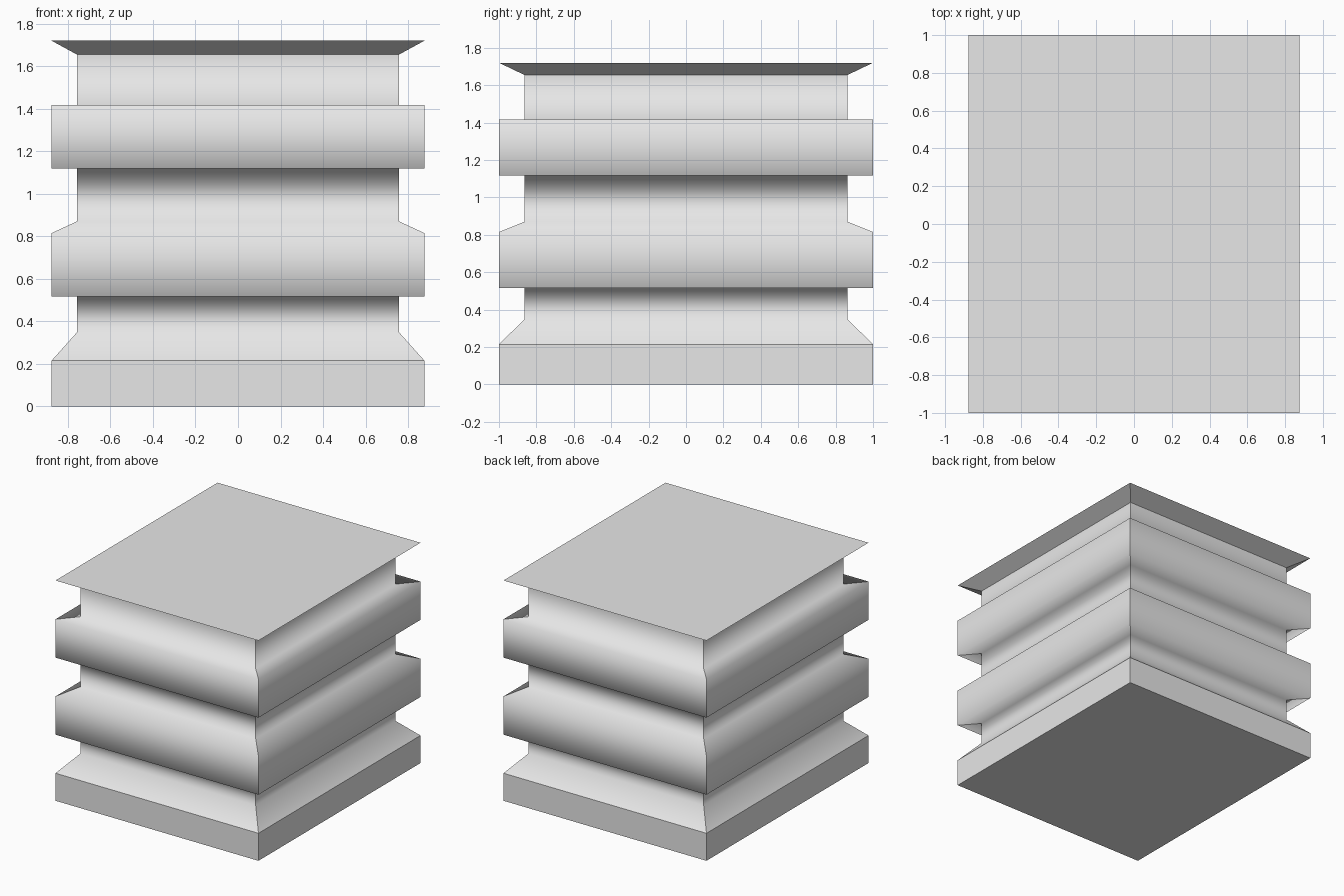
import bpy
import bmesh

cube = bpy.data.objects.get("Cube")
if cube:
    bpy.data.objects.remove(cube, do_unlink=True)

# One plain grey for the whole block
grey = bpy.data.materials.new("light_grey")
grey.use_nodes = True
colour = (0.8, 0.8, 0.8, 1)
grey.diffuse_color = colour
grey.node_tree.nodes["Principled BSDF"].inputs["Base Color"].default_value = colour

WIDE = (0.877, 1.0)       # half sizes of the projecting bands
NARROW = (0.758, 0.864)   # half sizes of the recessed necks

# Profile from bottom to top: height, half size, crisp rim
PROFILE = [
    (0.0, WIDE, True),       # base
    (0.215, WIDE, True),
    (0.348, NARROW, False),  # lower neck
    (0.516, NARROW, False),
    (0.516, WIDE, False),    # middle band
    (0.815, WIDE, False),
    (0.87, NARROW, False),   # middle neck
    (1.118, NARROW, False),
    (1.118, WIDE, False),    # upper band
    (1.417, WIDE, False),
    (1.417, NARROW, False),  # upper neck
    (1.655, NARROW, True),
    (1.72, WIDE, True),      # flared cap
]
CORNERS = [(-1, -1), (1, -1), (1, 1), (-1, 1)]


def loft_rectangles(name, profile):
    bm = bmesh.new()
    rings = [[bm.verts.new((sx * half[0], sy * half[1], z)) for sx, sy in CORNERS]
             for z, half, _ in profile]
    # Walls between neighbouring rings
    for low, high in zip(rings, rings[1:]):
        for i in range(4):
            j = (i + 1) % 4
            bm.faces.new((low[i], low[j], high[j], high[i]))
            for k in (i, j):
                bm.edges.get((low[k], high[k])).smooth = False
    # Closed ends
    bm.faces.new(rings[0][::-1])
    bm.faces.new(rings[-1])
    # Crisp rims
    for ring, (_, _, crisp) in zip(rings, profile):
        for i in range(4):
            bm.edges.get((ring[i], ring[(i + 1) % 4])).smooth = not crisp
    for face in bm.faces:
        face.smooth = True
    mesh = bpy.data.meshes.new(name)
    bm.to_mesh(mesh)
    bm.free()
    mesh.materials.append(grey)
    obj = bpy.data.objects.new(name, mesh)
    bpy.context.collection.objects.link(obj)
    return obj


loft_rectangles("banded_block", PROFILE)
